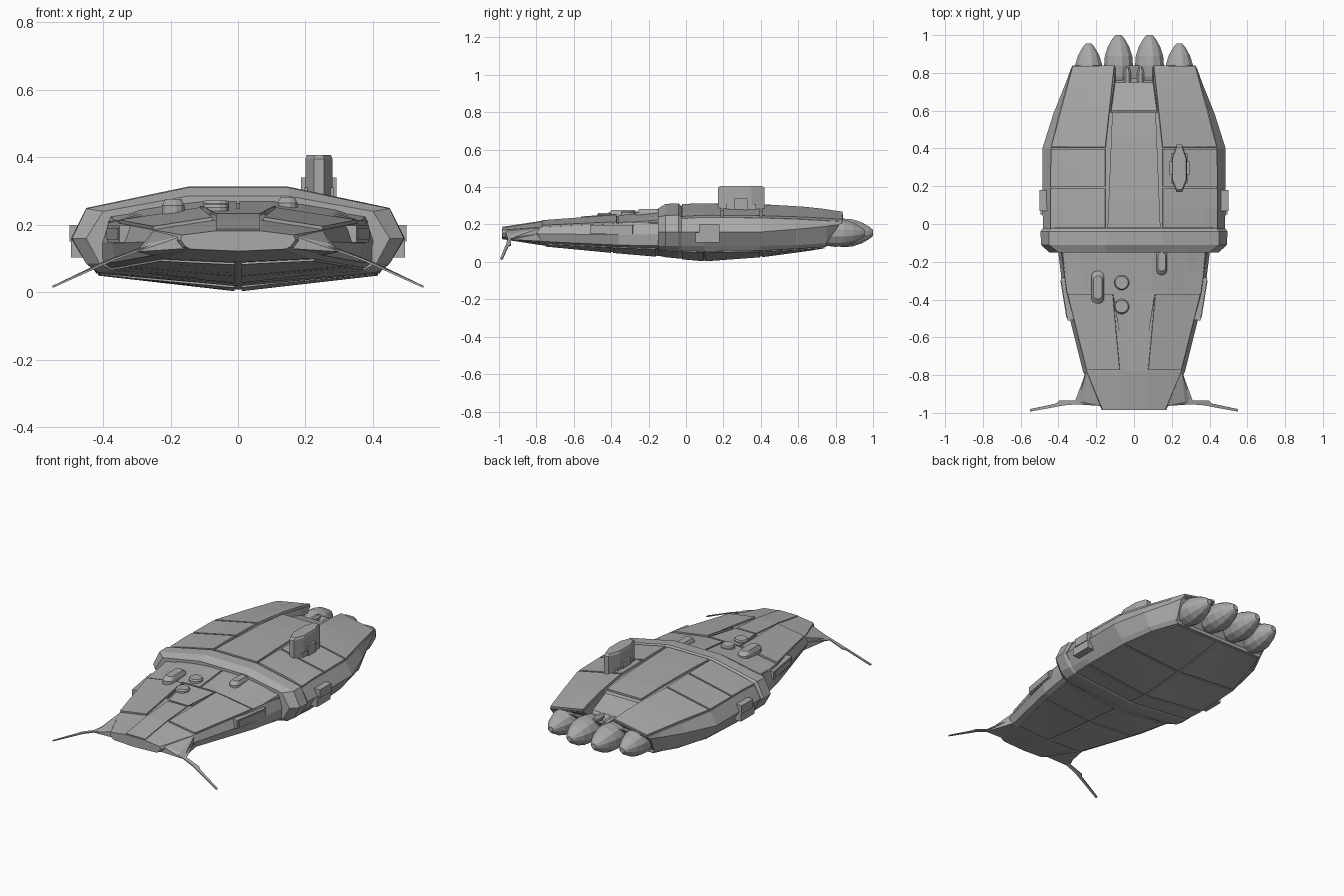
import bpy, bmesh, math
from mathutils import Vector, Matrix
from mathutils.bvhtree import BVHTree

if "Cube" in bpy.data.objects:
    bpy.data.objects.remove(bpy.data.objects["Cube"])

grey = bpy.data.materials.new("hull grey")
grey.use_nodes = True
COLOUR = (0.4, 0.4, 0.4, 1)
grey.diffuse_color = COLOUR
grey.node_tree.nodes["Principled BSDF"].inputs["Base Color"].default_value = COLOUR


def finish(name, bm):
    """Turn a bmesh into a flat shaded grey object."""
    bmesh.ops.recalc_face_normals(bm, faces=bm.faces[:])
    mesh = bpy.data.meshes.new(name)
    bm.to_mesh(mesh)
    bm.free()
    mesh.materials.append(grey)
    obj = bpy.data.objects.new(name, mesh)
    bpy.context.collection.objects.link(obj)
    return obj


def loft(name, sections, notch=None, slant=None):
    """Skin mirrored rings: y, keel z, then x,z of belly, chine, side, shoulder, roof."""
    bm = bmesh.new()
    rings = []
    for k, (y, keel, *flat) in enumerate(sections):
        half = list(zip(flat[::2], flat[1::2]))
        depth = notch[k] if notch else 0
        half.append((half[-1][0] - 0.005, half[-1][1] - depth))
        ys = slant if slant and k == len(sections) - 1 else [y] * 7
        right = [(x, ys[i + 1], z) for i, (x, z) in enumerate(half)]
        left = [(-x, yy, z) for x, yy, z in reversed(right)]
        rings.append([bm.verts.new(p) for p in [(0, ys[0], keel)] + right + left])
    n = len(rings[0])
    for a, b in zip(rings, rings[1:]):
        for i in range(n):
            j = (i + 1) % n
            bm.faces.new((a[i], a[j], b[j], b[i]))
    for r in (rings[0], rings[-1]):
        caps = [(0, 1, n - 1), (4, 6, 7, 9), (4, 5, 6), (9, 8, 7)]
        caps += [(i, i + 1, n - i - 1, n - i) for i in (1, 2, 3)]
        for cap in caps:
            bm.faces.new([r[i] for i in cap])
    tree = BVHTree.FromBMesh(bm)
    return finish(name, bm), tree


def solidify(obj, thickness):
    mod = obj.modifiers.new("thickness", 'SOLIDIFY')
    mod.thickness = thickness
    mod.offset = 0


def plate(name, tree, corners, rise=0.012, under=False, cuts=4):
    """Armour plate draped over a hull inside four plan corners."""
    bm = bmesh.new()
    a, b, c, d = (Vector(p) for p in corners)
    up = -1 if under else 1
    grid = []
    for i in range(cuts + 1):
        row = []
        for j in range(cuts + 1):
            p = a.lerp(b, i / cuts).lerp(d.lerp(c, i / cuts), j / cuts)
            hit = tree.ray_cast(Vector((p.x, p.y, up)), Vector((0, 0, -up)))[0]
            if hit is None:
                hit = tree.find_nearest(Vector((p.x, p.y, 0.15 + up * 0.1)))[0]
            row.append(bm.verts.new(hit))
        grid.append(row)
    for r, s in zip(grid, grid[1:]):
        for j in range(cuts):
            bm.faces.new((r[j], r[j + 1], s[j + 1], s[j]))
    solidify(finish(name, bm), rise * 2)


def prism(name, outline, z0, z1, taper=0.8, rim=0.012):
    """Upright block from a plan outline with a chamfered top."""
    bm = bmesh.new()
    mid = sum((Vector(p) for p in outline), Vector((0, 0))) / len(outline)
    levels = [(z0, 1), (z1 - rim, 1), (z1, taper)]
    rings = [[bm.verts.new((*(mid + (Vector(p) - mid) * s), z)) for p in outline]
             for z, s in levels]
    n = len(outline)
    for r, s in zip(rings, rings[1:]):
        for i in range(n):
            j = (i + 1) % n
            bm.faces.new((r[i], r[j], s[j], s[i]))
    bm.faces.new(rings[0])
    bm.faces.new(rings[-1])
    return finish(name, bm)


def box(name, centre, size, turn=0):
    bm = bmesh.new()
    mat = Matrix.Translation(centre) @ Matrix.Rotation(turn, 4, 'Z') @ Matrix.Diagonal((*size, 1))
    bmesh.ops.create_cube(bm, size=1, matrix=mat)
    return finish(name, bm)


def turned(name, x, z, profile, sides=12):
    """Solid of revolution about a fore-and-aft axis."""
    bm = bmesh.new()
    rings = []
    for y, r in profile:
        angles = [math.tau * (k + 0.5) / sides for k in range(sides)]
        rings.append([bm.verts.new((x + r * math.cos(t), y, z + r * math.sin(t))) for t in angles])
    for a, b in zip(rings, rings[1:]):
        for i in range(sides):
            j = (i + 1) % sides
            bm.faces.new((a[i], a[j], b[j], b[i]))
    bm.faces.new(rings[0])
    bm.faces.new(rings[-1])
    return finish(name, bm)


def oval(x, y, rx, ry, sides=12):
    """Stadium outline: round ends joined by straight sides."""
    pts = []
    for k in range(sides):
        t = math.tau * (k + 0.5) / sides
        shift = math.copysign(ry - rx, math.sin(t))
        pts.append((x + rx * math.cos(t), y + shift + rx * math.sin(t)))
    return pts


# Hull shells
main_hull, main_tree = loft("main_hull", [
    (-.06, .022, .41, .06, .44, .085, .48, .16, .435, .238, .15, .298),
    (.1, .008, .42, .056, .44, .085, .485, .16, .44, .238, .15, .3),
    (.4, .03, .41, .06, .43, .085, .485, .16, .44, .235, .145, .296),
    (.59, .055, .37, .07, .39, .09, .425, .175, .395, .228, .125, .288),
    (.6, .056, .37, .07, .39, .09, .42, .175, .392, .228, .125, .287),
    (.75, .08, .3, .08, .32, .1, .36, .19, .35, .22, .105, .272),
    (.84, .082, .29, .082, .31, .1, .335, .2, .325, .215, .1, .256)],
    notch=[0, 0, 0, 0, .015, .04, .06],
    slant=[.75, .75, .75, .82, .84, .84, .77])
front_hull, front_tree = loft("front_hull", [
    (-.985, .122, .14, .128, .155, .135, .17, .155, .165, .17, .07, .182),
    (-.78, .09, .22, .1, .25, .11, .27, .15, .25, .185, .07, .213),
    (-.36, .05, .33, .08, .36, .09, .375, .145, .355, .205, .11, .243),
    (-.08, .026, .39, .07, .41, .085, .41, .15, .385, .23, .14, .27)])
loft("collar_band", [
    (-.15, .034, .37, .065, .41, .085, .45, .16, .4, .24, .15, .285),
    (-.11, .025, .41, .058, .45, .085, .492, .16, .45, .248, .15, .31),
    (-.04, .018, .415, .055, .45, .085, .495, .16, .45, .25, .15, .313),
    (-.025, .02, .41, .06, .44, .085, .485, .16, .44, .24, .15, .3)])

# Spine and bow strips
plate("spine_plate", main_tree, [(-.14, -.02), (.14, -.02), (.115, .592), (-.115, .592)])
plate("bow_strip", front_tree, [(-.065, -.98), (.065, -.98), (.065, -.58), (-.065, -.58)], .005)
plate("bow_deck_plate", front_tree, [(-.065, -.57), (.065, -.57), (.1, -.37), (-.1, -.37)], .006)

engine = [(.72, .045), (.78, .07), (.84, .079), (.89, .075), (.94, .058), (.98, .034), (1, .016)]
for s, side in ((1, "left"), (-1, "right")):
    def m(*pts):
        return [(s * p[0], *p[1:]) for p in pts]

    # Roof plates
    plate("roof_plate_fore_" + side, main_tree, m((.15, -.02), (.44, -.02), (.44, .188), (.15, .188)))
    plate("roof_plate_mid_" + side, main_tree, m((.15, .198), (.44, .198), (.437, .396), (.15, .396)))
    plate("roof_plate_aft_" + side, main_tree, m((.15, .406), (.436, .406), (.322, .836), (.103, .836)))
    # Bow deck plates
    plate("bow_plate_" + side, front_tree, m((.075, -.77), (.25, -.77), (.35, -.37), (.112, -.37)), .01)
    plate("bow_wedge_" + side, front_tree, m((.078, -.56), (.08, -.56), (.112, -.37), (.108, -.37)), .014)
    plate("shoulder_plate_" + side, front_tree, m((.005, -.36), (.354, -.36), (.385, -.14), (.005, -.14)), .006)
    # Belly plates
    plate("belly_bow_" + side, front_tree, m((.01, -.75), (.225, -.75), (.32, -.4), (.01, -.4)), .006, True)
    plate("belly_fore_" + side, front_tree, m((.01, -.39), (.32, -.39), (.37, -.16), (.01, -.16)), .006, True)
    plate("belly_mid_" + side, main_tree, m((.01, -.02), (.41, -.02), (.415, .095), (.01, .095)), .006, True)
    plate("belly_main_" + side, main_tree, m((.01, .105), (.415, .105), (.405, .395), (.01, .395)), .006, True)
    plate("belly_aft_" + side, main_tree, m((.01, .405), (.4, .405), (.3, .74), (.01, .74)), .006, True)

    # Side bays and hatches
    box("side_bay_" + side, (s * .348, -.395, .173), (.045, .23, .05), -s * .16)
    box("side_bay_door_" + side, (s * .353, -.395, .173), (.042, .2, .034), -s * .16)
    box("side_hatch_" + side, (s * .465, .115, .13), (.06, .13, .055))
    box("side_buttress_" + side, (s * .455, .125, .175), (.09, .11, .05))

    # Bow cheeks and swept feelers
    bm = bmesh.new()
    cheek = m((.15, -.965, .13), (.3, -.955, .12), (.255, -.77, .11),
              (.15, -.965, .172), (.27, -.94, .145), (.25, -.77, .185))
    bmesh.ops.convex_hull(bm, input=[bm.verts.new(p) for p in cheek])
    finish("bow_cheek_" + side, bm)
    bm = bmesh.new()
    fin = m((.26, -.8, .145), (.31, -.935, .122), (.395, -.935, .09), (.41, -.95, .083),
            (.55, -.98, .016), (.55, -.993, .016), (.37, -.96, .097), (.25, -.95, .14))
    bm.faces.new([bm.verts.new(p) for p in fin])
    solidify(finish("bow_feeler_" + side, bm), .006)

    # Engines and feed pipes
    turned("inner_engine_" + side, s * .082, .155, engine)
    turned("outer_engine_" + side, s * .24, .155, [(y - .045, r * .98) for y, r in engine])
    turned("feed_pipe_" + side, s * .035, .215, [(.72, .02), (.8, .02), (.83, .012)], 8)

# Sail tower with side lugs
tower = [(.255, .17), (.28, .23), (.28, .35), (.255, .42), (.225, .42), (.2, .35), (.2, .23), (.225, .17)]
prism("sail_tower", tower, .24, .407, .9)
box("sail_lugs", (.24, .295, .295), (.105, .07, .09))
box("sail_foot", (.24, .295, .285), (.088, .16, .05))

# Deck fittings
prism("deck_pod_large", oval(-.192, -.335, .035, .088), .2, .277, .7, .02)
prism("deck_pod_small", oval(.147, -.2, .03, .07), .22, .283, .7, .018)
for k, y in enumerate((-.31, -.437)):
    prism("deck_dome_" + str(k + 1), oval(-.065, y, .04, .04), .2, .272 - k * .012, .85, .008)
